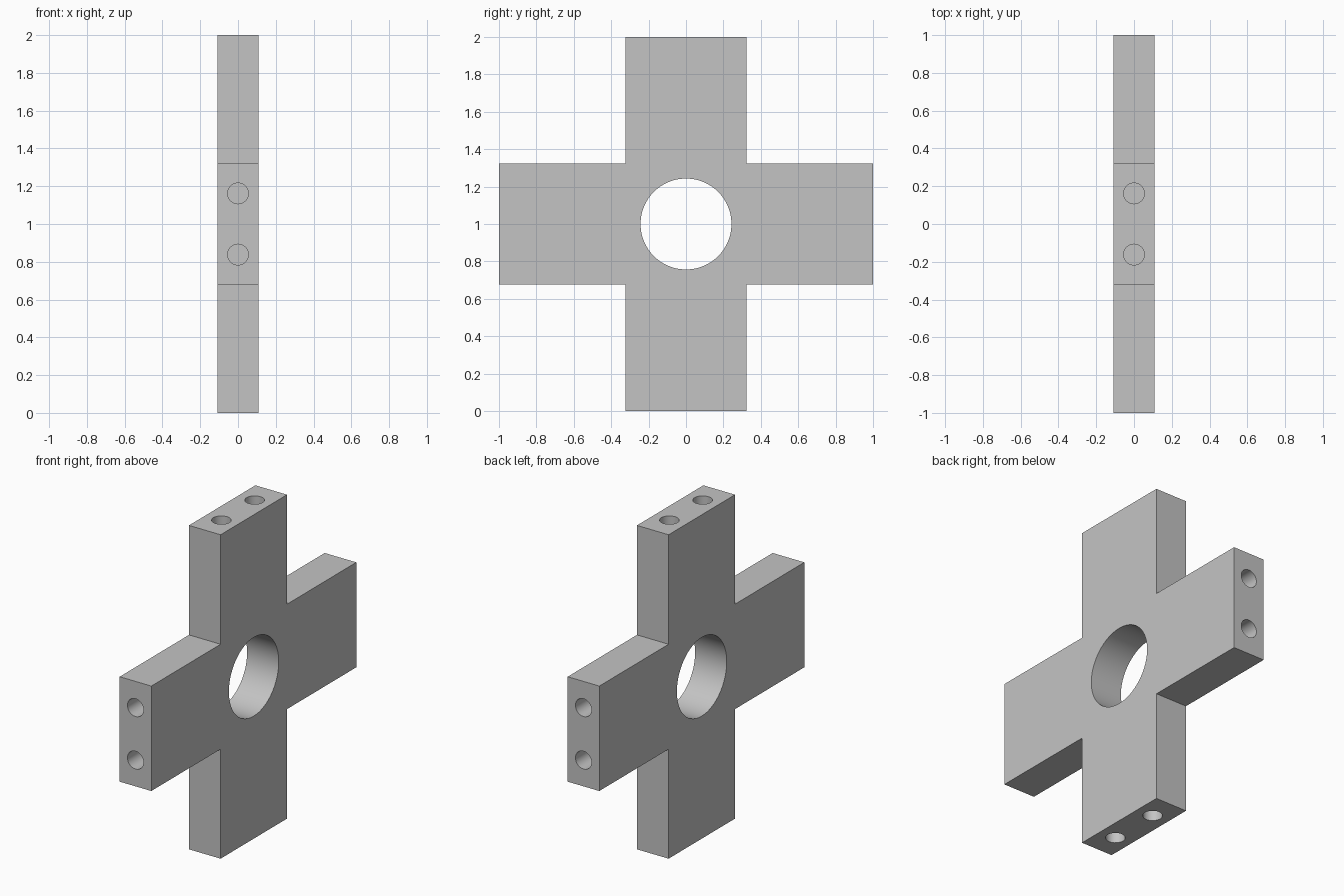
import bpy, bmesh, math
from mathutils import Matrix, Vector

HALF_T = 0.108      # half thickness
ARM = 0.324         # half width of an arm
BORE_R = 0.243
SCREW_R = 0.055
SCREW_X = 0.162     # offset of screw holes from arm centre line
SCREW_DEPTH = 0.4
CENTRE = Vector((0, 0, 1))

cube = bpy.data.objects.get("Cube")
if cube:
    bpy.data.objects.remove(cube, do_unlink=True)

grey = bpy.data.materials.new("plain_grey")
grey.use_nodes = True
colour = (0.55, 0.55, 0.55, 1)
grey.diffuse_color = colour
grey.node_tree.nodes["Principled BSDF"].inputs["Base Color"].default_value = colour


def make_object(name, bm):
    bmesh.ops.recalc_face_normals(bm, faces=bm.faces)
    mesh = bpy.data.meshes.new(name)
    bm.to_mesh(mesh)
    bm.free()
    mesh.materials.append(grey)
    obj = bpy.data.objects.new(name, mesh)
    bpy.context.collection.objects.link(obj)
    return obj


def add_cylinder(bm, radius, length, matrix, sides):
    bmesh.ops.create_cone(bm, cap_ends=True, segments=sides, radius1=radius,
                          radius2=radius, depth=length, matrix=matrix)


# Cross plate: one quarter of the outline turned four times, then extruded
bm = bmesh.new()
outline = []
for k in range(4):
    turn = Matrix.Rotation(k * math.pi / 2, 3, 'X')
    for y, z in ((ARM, ARM), (ARM, 1), (-ARM, 1)):
        outline.append(bm.verts.new(CENTRE + turn @ Vector((-HALF_T, y, z))))
face = bm.faces.new(outline)
side = bmesh.ops.extrude_face_region(bm, geom=[face])
bmesh.ops.translate(bm, vec=(2 * HALF_T, 0, 0),
                    verts=[v for v in side["geom"] if isinstance(v, bmesh.types.BMVert)])
plate = make_object("cross_plate", bm)

# Cutters: central bore and a pair of blind holes in each arm end
bm = bmesh.new()
place = Matrix.Translation(CENTRE)
add_cylinder(bm, BORE_R, 4 * HALF_T, place @ Matrix.Rotation(math.pi / 2, 4, 'Y'), 96)
for k in range(4):
    turn = place @ Matrix.Rotation(k * math.pi / 2, 4, 'X')
    for s in (-1, 1):
        add_cylinder(bm, SCREW_R, 2 * SCREW_DEPTH,
                     turn @ Matrix.Translation((0, s * SCREW_X, 1)), 40)
cutter = make_object("hole_cutter", bm)

cut = plate.modifiers.new("holes", 'BOOLEAN')
cut.operation = 'DIFFERENCE'
cut.solver = 'EXACT'
cut.object = cutter

# Apply the cut and shade the hole walls smooth
bpy.ops.object.select_all(action='DESELECT')
plate.select_set(True)
bpy.context.view_layer.objects.active = plate
bpy.ops.object.modifier_apply(modifier=cut.name)
bpy.data.objects.remove(cutter, do_unlink=True)
bpy.ops.object.shade_smooth_by_angle(angle=math.radians(30))
